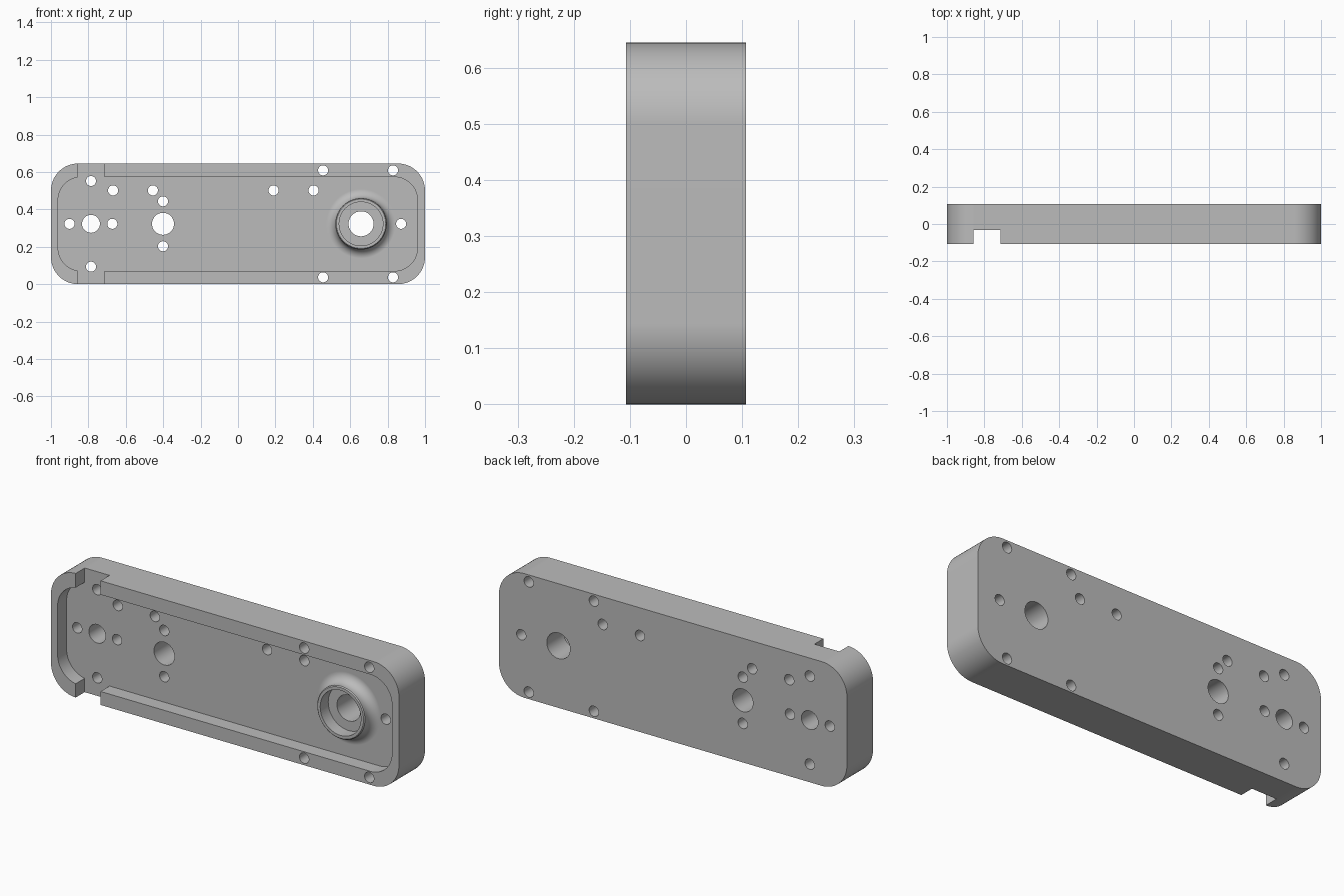
import bpy, bmesh, math
from mathutils import Matrix, Vector

cube = bpy.data.objects.get("Cube")
if cube:
    bpy.data.objects.remove(cube, do_unlink=True)

HEIGHT, FRONT, BACK = 0.645, -0.107, 0.107
FLOOR = -0.033
MID = HEIGHT / 2
BOSS_X, BOSS_TOP = 0.658, -0.098

grey = bpy.data.materials.new("plain grey")
grey.use_nodes = True
colour = (0.5, 0.5, 0.5, 1)
grey.diffuse_color = colour
grey.node_tree.nodes["Principled BSDF"].inputs["Base Color"].default_value = colour


def make_object(name, bm):
    bmesh.ops.recalc_face_normals(bm, faces=bm.faces)
    mesh = bpy.data.meshes.new(name)
    bm.to_mesh(mesh)
    bm.free()
    obj = bpy.data.objects.new(name, mesh)
    bpy.context.collection.objects.link(obj)
    mesh.materials.append(grey)
    return obj


def rounded_slab(name, x0, x1, z0, z1, radius, y0, y1, steps=16):
    """Rounded rectangle in the xz plane, extruded along y."""
    bm = bmesh.new()
    corners = [(x1 - radius, z1 - radius), (x0 + radius, z1 - radius),
               (x0 + radius, z0 + radius), (x1 - radius, z0 + radius)]
    outline = []
    for quarter, (cx, cz) in enumerate(corners):
        for i in range(steps + 1):
            a = math.pi / 2 * (quarter + i / steps)
            outline.append(bm.verts.new((cx + radius * math.cos(a), y0,
                                         cz + radius * math.sin(a))))
    face = bm.faces.new(outline)
    new = bmesh.ops.extrude_face_region(bm, geom=[face])["geom"]
    moved = [v for v in new if isinstance(v, bmesh.types.BMVert)]
    bmesh.ops.translate(bm, verts=moved, vec=(0, y1 - y0, 0))
    return make_object(name, bm)


def box(name, x0, x1, y0, y1, z0, z1):
    bm = bmesh.new()
    centre = Vector((x0 + x1, y0 + y1, z0 + z1)) / 2
    size = Matrix.Diagonal((x1 - x0, y1 - y0, z1 - z0, 1))
    bmesh.ops.create_cube(bm, size=1, matrix=Matrix.Translation(centre) @ size)
    return make_object(name, bm)


def cylinders(name, items, y0, y1):
    bm = bmesh.new()
    for x, z, r in items:
        place = Matrix.Translation((x, (y0 + y1) / 2, z)) @ Matrix.Rotation(math.pi / 2, 4, "X")
        bmesh.ops.create_cone(bm, cap_ends=True, segments=64 if r > 0.1 else 32,
                              radius1=r, radius2=r, depth=y1 - y0, matrix=place)
    return make_object(name, bm)


def combine(target, tool, operation):
    """Apply one boolean and discard the tool."""
    mod = target.modifiers.new("boolean", "BOOLEAN")
    mod.operation, mod.solver, mod.object = operation, "EXACT", tool
    bpy.context.view_layer.update()
    graph = bpy.context.evaluated_depsgraph_get()
    result = bpy.data.meshes.new_from_object(target.evaluated_get(graph))
    target.modifiers.clear()
    target.data = result
    bpy.data.objects.remove(tool, do_unlink=True)


# Main housing, with its shallow tray and the slot through both long rims
plate = rounded_slab("housing_plate", -1, 1, 0, HEIGHT, 0.145, FRONT, BACK)
combine(plate, rounded_slab("tray_cutter", -0.962, 0.96, 0.07, 0.573, 0.125,
                            FRONT - 0.1, FLOOR), "DIFFERENCE")
for z0, z1 in ((-0.1, 0.2), (0.45, HEIGHT + 0.1)):
    combine(plate, box("slot_cutter", -0.858, -0.715, FRONT - 0.1, FLOOR, z0, z1),
            "DIFFERENCE")

# Round bearing boss with a concave fillet at its foot
boss_radius, fillet = 0.137, 0.048
profile = [(0, BOSS_TOP), (boss_radius - 0.005, BOSS_TOP), (boss_radius, BOSS_TOP + 0.005)]
for i in range(11):
    a = math.pi / 2 * i / 10
    profile.append((boss_radius + fillet * (1 - math.cos(a)),
                    FLOOR - fillet * (1 - math.sin(a))))
profile += [(boss_radius + fillet, 0.02), (0, 0.02)]
bm = bmesh.new()
points = [bm.verts.new((BOSS_X + r, y, MID)) for r, y in profile]
edges = [bm.edges.new(pair) for pair in zip(points, points[1:])]
bmesh.ops.spin(bm, geom=points + edges, cent=(BOSS_X, 0, MID), axis=(0, 1, 0),
               angle=math.tau, steps=64, use_duplicate=False)
bmesh.ops.remove_doubles(bm, verts=bm.verts, dist=0.0001)
combine(plate, make_object("bearing_boss", bm), "UNION")
combine(plate, cylinders("bearing_seat_cutter", [(BOSS_X, MID, 0.117)],
                         FRONT - 0.1, FLOOR + 0.001), "DIFFERENCE")

# Through holes: three shaft holes and the small screw holes
holes = [(BOSS_X, MID, 0.067), (-0.786, MID, 0.048), (-0.401, MID, 0.059)]
screws = [(x, MID) for x in (-0.901, -0.672, 0.872)]
screws += [(x, 0.501) for x in (-0.668, -0.455, 0.19, 0.404)]
screws += [(x, MID + s * d) for x, d in ((-0.786, 0.229), (-0.401, 0.12),
                                         (0.455, 0.286), (0.829, 0.286)) for s in (-1, 1)]
holes += [(x, z, 0.027) for x, z in screws]
combine(plate, cylinders("hole_cutter", holes, FRONT - 0.1, BACK + 0.1), "DIFFERENCE")

# Smooth curved walls, crisp flat faces
plate.data.materials.clear()
plate.data.materials.append(grey)
bpy.ops.object.select_all(action="DESELECT")
plate.select_set(True)
bpy.context.view_layer.objects.active = plate
bpy.ops.object.shade_smooth_by_angle(angle=math.radians(30))
weighted = plate.modifiers.new("flat face normals", "WEIGHTED_NORMAL")
weighted.keep_sharp = True
